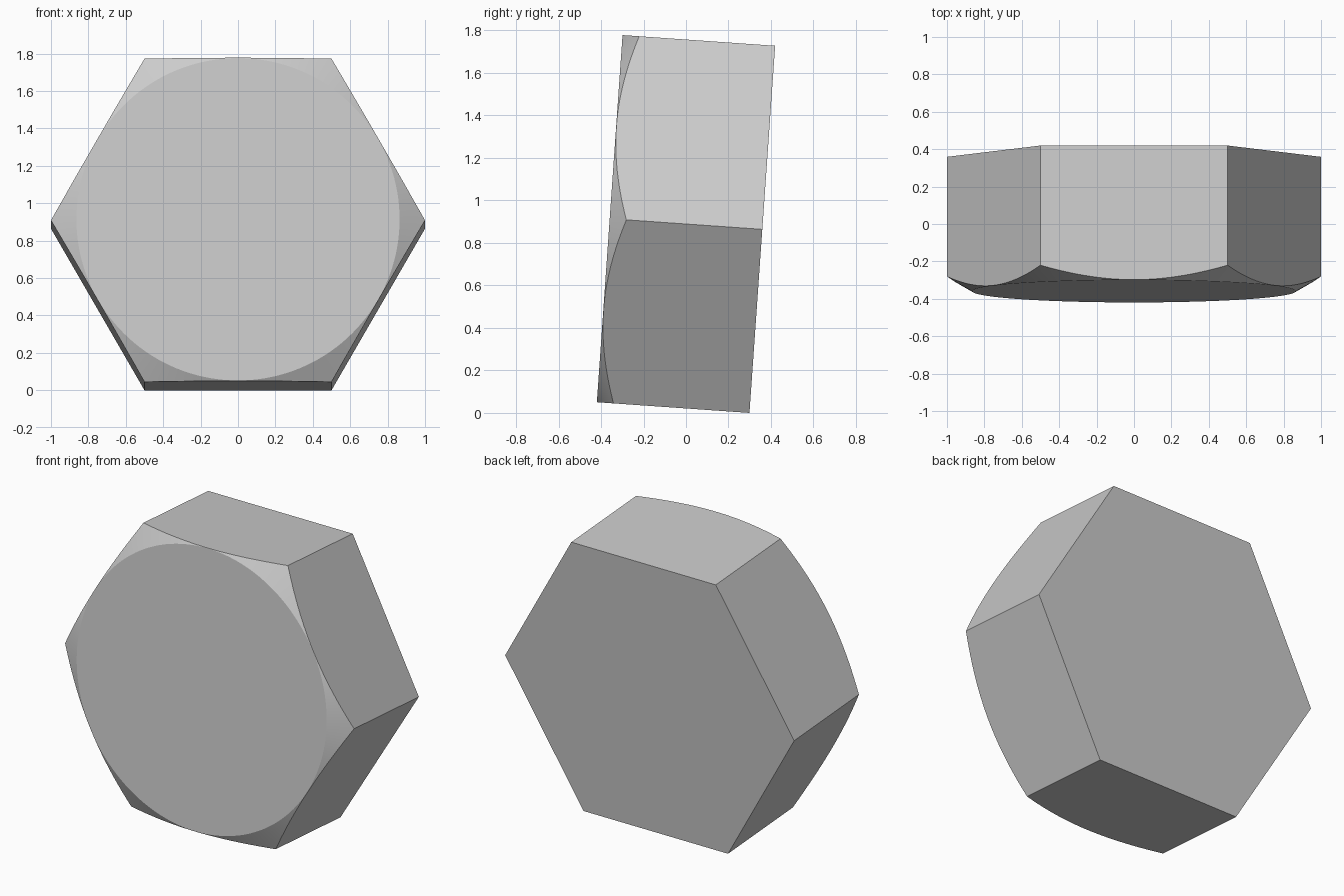
import bpy, bmesh
from math import cos, sin, pi, tan, radians

if "Cube" in bpy.data.objects:
    bpy.data.objects.remove(bpy.data.objects["Cube"])

APOTHEM = cos(pi / 6)
HALF = 0.36            # half thickness
PER_SIDE = 24          # chamfer steps along each flat
N = PER_SIDE * 6
FACE_R = 0.864         # radius of the round front face

bm = bmesh.new()


def point(r, y, a):
    return bm.verts.new((r * cos(a), y, r * sin(a)))


# round front face, chamfer line on the hexagon, plain hexagonal back
front, rim = [], []
for i in range(N):
    a = 2 * pi * i / N
    r = APOTHEM / cos(a % (pi / 3) - pi / 6)
    front.append(point(FACE_R, -HALF, a))
    rim.append(point(r, -HALF + (r - FACE_R) * tan(radians(30)), a))
back = [point(1, HALF, k * pi / 3) for k in range(6)]

bm.faces.new(front)
bm.faces.new(back)
for i in range(N):
    j = (i + 1) % N
    bm.faces.new((front[i], front[j], rim[j], rim[i]))

# six flats, each with a curved front edge
for k in range(6):
    arc = [rim[(k * PER_SIDE + s) % N] for s in range(PER_SIDE + 1)]
    bm.faces.new(arc + [back[(k + 1) % 6], back[k]])

bmesh.ops.recalc_face_normals(bm, faces=bm.faces)
mesh = bpy.data.meshes.new("hex_bolt_head")
bm.to_mesh(mesh)
bm.free()

# bolt head leaning back slightly, resting on its lower back edge
tilt = radians(4)
head = bpy.data.objects.new("hex_bolt_head", mesh)
bpy.context.collection.objects.link(head)
head.rotation_euler.x = -tilt
head.location.z = APOTHEM * cos(tilt) + HALF * sin(tilt)

bpy.context.view_layer.objects.active = head
head.select_set(True)
bpy.ops.object.shade_smooth_by_angle(angle=radians(20))
